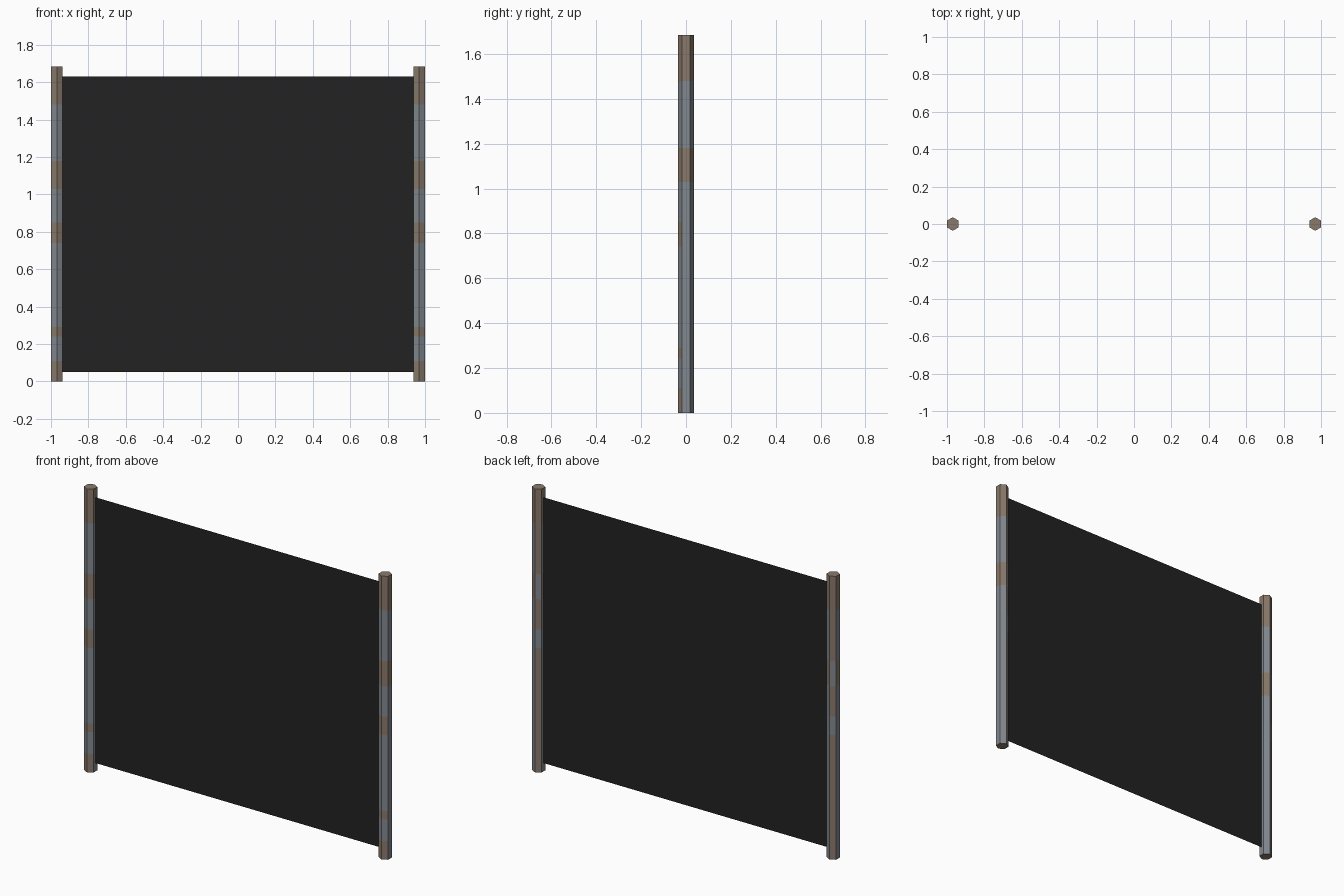
import bpy, bmesh, math

if "Cube" in bpy.data.objects:
    bpy.data.objects.remove(bpy.data.objects["Cube"])

def material(name, color):
    m = bpy.data.materials.new(name)
    m.diffuse_color = (*color, 1)
    m.use_nodes = True
    m.node_tree.nodes["Principled BSDF"].inputs["Base Color"].default_value = m.diffuse_color
    return m

steel = material("weathered steel", (0.225, 0.25, 0.275))
rust = material("rusty brown", (0.25, 0.195, 0.147))
black = material("black mesh", (0.016, 0.016, 0.016))

H, R, CX = 1.685, 0.036, 0.969
LEVELS = [0, 0.11, 0.24, 0.29, 0.74, 0.85, 1.03, 1.18, 1.48, H]
FRONT_RUST = [(0, 0.11), (0.24, 0.29), (0.74, 0.85), (1.03, 1.18), (1.48, H)]
SIDE_RUST = [(1.03, 1.18), (1.48, H)]
BACK_RUST = [(0, 0.74), (0.85, 1.03), (1.18, H)]

def is_rusty(n, z):
    if abs(n.z) > 0.5:
        return True
    if n.y < -0.3:
        bands = FRONT_RUST
    elif n.y > 0.3 and n.x < 0:
        bands = BACK_RUST
    else:
        bands = SIDE_RUST
    return any(a < z < b for a, b in bands)

# Hexagonal posts, cut into bands so rust patches follow height and direction
def post(name, x):
    bm = bmesh.new()
    rings = [[bm.verts.new((R * math.sin(i * math.pi / 3), R * math.cos(i * math.pi / 3), z))
              for i in range(6)] for z in LEVELS]
    for lo, hi in zip(rings, rings[1:]):
        for i in range(6):
            j = (i + 1) % 6
            bm.faces.new((lo[i], lo[j], hi[j], hi[i]))
    bm.faces.new(rings[0])
    bm.faces.new(rings[-1])
    bmesh.ops.recalc_face_normals(bm, faces=bm.faces[:])
    for f in bm.faces:
        f.material_index = int(is_rusty(f.normal, f.calc_center_median().z))
    me = bpy.data.meshes.new(name)
    bm.to_mesh(me)
    bm.free()
    me.materials.append(steel)
    me.materials.append(rust)
    ob = bpy.data.objects.new(name, me)
    ob.location.x = x
    bpy.context.collection.objects.link(ob)

post("left_post", -CX)
post("right_post", CX)

# Thin fence panel between the posts
me = bpy.data.meshes.new("fence_panel")
me.from_pydata([(-CX, 0, 0.05), (CX, 0, 0.05), (CX, 0, 1.63), (-CX, 0, 1.63)], [], [(0, 1, 2, 3)])
me.materials.append(black)
bpy.context.collection.objects.link(bpy.data.objects.new("fence_panel", me))
